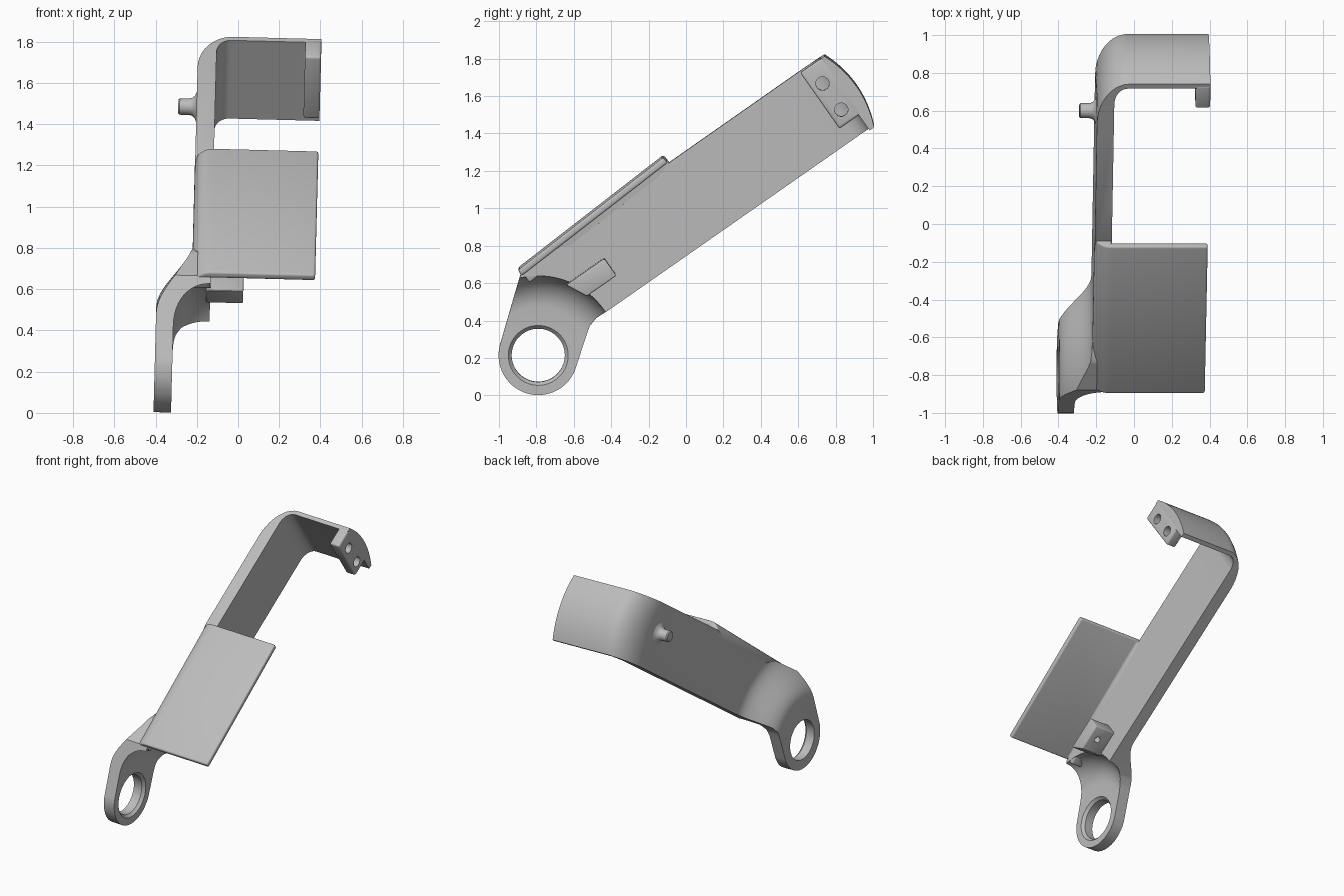
import bpy, bmesh
from math import sin, cos, pi, radians
from mathutils import Matrix, Vector

if "Cube" in bpy.data.objects:
    bpy.data.objects.remove(bpy.data.objects["Cube"], do_unlink=True)

# The whole bracket leans slightly; the arm and shelf have their own slopes
TILT = Matrix.Rotation(radians(1.5), 4, 'Y')
WORLD = Matrix.Identity(4)
ARM = Matrix.Rotation(radians(35), 4, 'X')
SHELF = Matrix.Rotation(radians(37.8), 4, 'X')
OUTER, INNER, FREE = -0.24, -0.15, 0.357      # arm faces and free edge in x
LOW, HIGH = 0.605, 1.068                      # arm edges across its slope
EYE_Y, EYE_Z = -0.79, 0.205                   # centre of the eyelet

metal = bpy.data.materials.new("light grey metal")
metal.use_nodes = True
metal.diffuse_color = (0.5, 0.5, 0.5, 1)
metal.node_tree.nodes["Principled BSDF"].inputs["Base Color"].default_value = (0.5, 0.5, 0.5, 1)


def loft(name, rings, frame=WORLD, closed=False):
    """Skin a list of closed point rings, capped unless it loops round."""
    bm = bmesh.new()
    m = TILT @ frame
    vs = [[bm.verts.new(m @ Vector(p)) for p in ring] for ring in rings]
    pairs = list(zip(vs, vs[1:])) + ([(vs[-1], vs[0])] if closed else [])
    for a, b in pairs:
        for i in range(len(a)):
            j = (i + 1) % len(a)
            bm.faces.new((a[i], a[j], b[j], b[i]))
    if not closed:
        bm.faces.new(vs[0])
        bm.faces.new(vs[-1])
    bmesh.ops.recalc_face_normals(bm, faces=bm.faces)
    mesh = bpy.data.meshes.new(name)
    bm.to_mesh(mesh)
    bm.free()
    mesh.materials.append(metal)
    ob = bpy.data.objects.new(name, mesh)
    bpy.context.collection.objects.link(ob)
    return ob


def prism(name, pts, lo, hi, axis, frame=WORLD):
    """Extrude a 2D outline along x or y."""
    place = (lambda a, b, c: (c, a, b)) if axis == 'x' else (lambda a, b, c: (a, c, b))
    return loft(name, [[place(a, b, c) for a, b in pts] for c in (lo, hi)], frame)


def turned(name, profile, frame, n=32):
    """Round part along x from (radius, x) pairs."""
    return loft(name, [[(x, r * cos(2 * pi * i / n), r * sin(2 * pi * i / n)) for i in range(n)]
                       for r, x in profile], frame)


def arc(ca, cb, ra, rb, start, end, n=10):
    angles = [radians(start + (end - start) * i / n) for i in range(n + 1)]
    return [(ca + ra * cos(t), cb + rb * sin(t)) for t in angles]


def apply(ob, kind, **settings):
    mod = ob.modifiers.new(kind.lower(), kind)
    for key, value in settings.items():
        setattr(mod, key, value)
    bpy.context.view_layer.objects.active = ob
    bpy.ops.object.modifier_apply(modifier=mod.name)


def combine(ob, tool, operation):
    apply(ob, 'BOOLEAN', object=tool, operation=operation, solver='EXACT')
    bpy.data.objects.remove(tool, do_unlink=True)


def soften(ob, width):
    apply(ob, 'BEVEL', width=width, segments=3, limit_method='ANGLE', angle_limit=radians(50))


def flat(frame, a, b):
    p = frame @ Vector((0, a, b))
    return p.y, p.z


# Arm and eyelet: a dished disc turned about the eyelet, trimmed to the side outline
step = [i / 12 for i in range(13)]
section = [(0.142, -0.41), (0.142, -0.345), (0.16, -0.325)]
section += arc(0.26, -0.155, 0.17, 0.17, -90, 0, 12)
section += [(0.43, INNER), (2.6, INNER), (2.6, OUTER)]
section += [(0.62 - 0.32 * t, OUTER - 0.17 * t * t * (3 - 2 * t)) for t in step]
turns = [2 * pi * i / 96 for i in range(96)]
arm = loft("arm_with_eyelet",
           [[(x, EYE_Y + r * cos(t), EYE_Z + r * sin(t)) for r, x in section] for t in turns],
           closed=True)
outline = arc(EYE_Y, EYE_Z, 0.212, 0.212, 165, 344, 40)
outline += [(-0.53, 0.32), (-0.515, 0.36), (-0.48, 0.405), (-0.43, 0.44)]
outline += [flat(ARM, 1.4, LOW), flat(ARM, 1.4, HIGH), flat(ARM, 0.64, HIGH)]
outline += [flat(SHELF, p, m) for p, m in ((0.6, 1.01), (0, 1.01), (-0.1, 1.06), (-0.29, 1.06))]
combine(arm, prism("outline_tool", outline, -0.7, 0.3, 'x'), 'INTERSECT')

# Hook: the arm turns across at its top, with a bulged outer face
rings = []
for i in range(17):
    t = i / 8 - 1
    crown = 1.652 + 0.048 * (1 - t * t)
    ring = [(OUTER, 1.3)] + arc(OUTER + 0.17, crown - 0.26, 0.17, 0.26, 180, 90)
    ring += [(FREE, crown), (FREE, 1.622)]
    ring += arc(INNER + 0.07, 1.522, 0.07, 0.1, 90, 180) + [(INNER, 1.3)]
    n = (LOW + HIGH) / 2 + t * (HIGH - LOW) / 2
    rings.append([(x, u, n) for x, u in ring])
hook = loft("hook", rings, ARM)

# Tab on the hook end, with two through holes
tab = prism("hook_tab", [(1.495, 0.705), (1.64, 0.705), (1.64, 1.07), (1.495, 1.07)],
            0.28, FREE + 0.001, 'x', ARM)
soften(tab, 0.012)
for y, z in ((0.73, 1.677), (0.83, 1.537)):
    drill = turned("drill", [(0.036, 0.2), (0.036, 0.5)], Matrix.Translation((0, y, z)))
    combine(tab, drill, 'DIFFERENCE')

# Shelf folded over from the arm's upper edge
fold = [(FREE, 1.05), (FREE, 1.087)]
fold += arc(OUTER + 0.089, 0.997, 0.09, 0.09, 90, 180)
fold += [(OUTER - 0.001, 0.985), (INNER - 0.001, 0.985), (INNER - 0.001, 1.05)]
shelf = prism("shelf", fold, -0.295, 0.69, 'y', SHELF)
soften(shelf, 0.016)

# Small drilled block inside the arm
block = prism("inner_block", [(0.062, 0.738), (0.062, 0.85), (-0.186, 0.85), (-0.13, 0.738)],
              -0.17, 0.01, 'x', ARM)
soften(block, 0.008)
drill = turned("drill", [(0.022, -0.05), (0.022, 0.05)],
               ARM @ Matrix.Translation((-0.06, -0.03, 0.738)) @ Matrix.Rotation(pi / 2, 4, 'Y'))
combine(block, drill, 'DIFFERENCE')

# Stud with a flared foot on the outer face
stud = turned("stud", [(0.075, -0.23), (0.075, -0.24), (0.055, -0.248), (0.043, -0.262),
                       (0.04, -0.275), (0.04, -0.322), (0.033, -0.329)],
              Matrix.Translation((0, 0.6, 1.478)))

# Smooth shading with crisp edges
bpy.ops.object.select_all(action='DESELECT')
for ob in (arm, hook, tab, shelf, block, stud):
    ob.select_set(True)
bpy.context.view_layer.objects.active = arm
bpy.ops.object.shade_smooth_by_angle(angle=radians(32))
